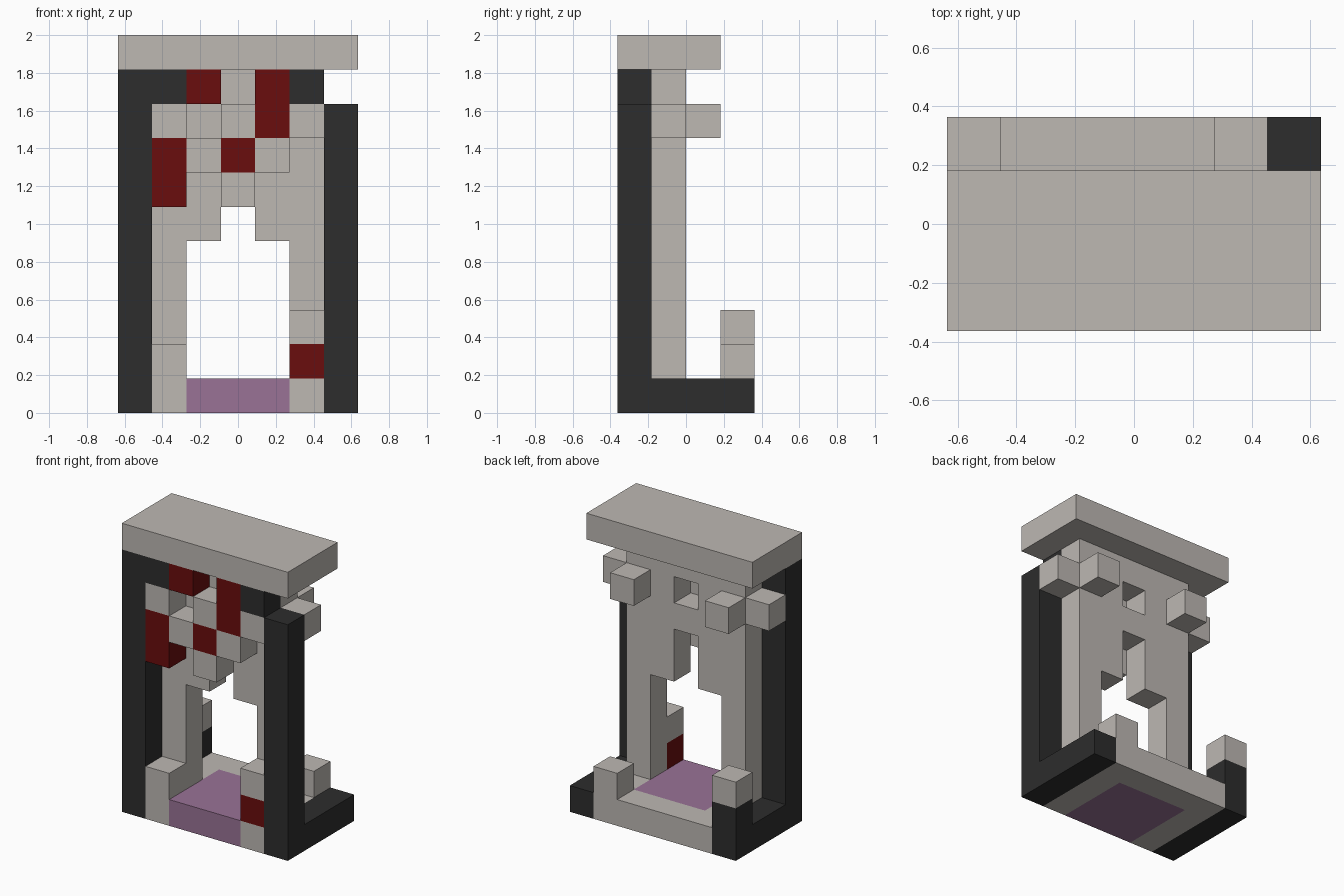
import bpy, bmesh, math
from mathutils import Vector

default = bpy.data.objects.get("Cube")
if default:
    bpy.data.objects.remove(default)

UNIT = 2 / 11                      # edge of one block
ORIGIN = Vector((-3.5, -2, 0))     # grid corner, in blocks


def material(name, rgb):
    m = bpy.data.materials.new(name)
    m.use_nodes = True
    m.diffuse_color = (*rgb, 1)
    bsdf = next(n for n in m.node_tree.nodes if n.type == "BSDF_PRINCIPLED")
    bsdf.inputs["Base Color"].default_value = (*rgb, 1)
    return m


STONE = material("pale_stone", (0.51, 0.48, 0.45))
DARK = material("charcoal", (0.026, 0.026, 0.026))
RED = material("deep_red", (0.144, 0.004, 0.004))
PURPLE = material("dusty_purple", (0.32, 0.17, 0.305))


def box(x, y, z, w=1, d=1, h=1):
    """Set of grid blocks filling a box."""
    return {(i, j, k) for i in range(x, x + w)
            for j in range(y, y + d) for k in range(z, z + h)}


parts = [
    # Base
    ("base_right_edge", DARK, box(0, 0, 0, 1, 4)),
    ("base_left_edge", DARK, box(6, 0, 0, 1, 4)),
    ("base_floor", STONE, box(1, 0, 0, 5, 4) - box(2, 0, 0, 3, 3)),
    ("floor_inlay", PURPLE, box(2, 0, 0, 3, 3)),
    # Front pillars and their top corners
    ("right_pillar", DARK, box(0, 0, 1, h=9) | box(1, 0, 9)),
    ("left_pillar", DARK, box(6, 0, 1, h=8)),
    ("left_top_corner", DARK, box(5, 0, 9)),
    # Wall with its arch and small window
    ("arch_wall", STONE, box(1, 1, 1, 5, 1, 9) - box(2, 1, 1, 3, 1, 4)
        - box(3, 1, 5, h=2) - box(3, 1, 8)),
    # Blocks on the front of the wall
    ("front_stones", STONE, box(1, 0, 8) | box(2, 0, 7) | box(3, 0, 8)
        | box(3, 0, 6) | box(4, 0, 7) | box(5, 0, 8)),
    ("front_red_blocks", RED, box(2, 0, 9) | box(4, 0, 8, h=2)
        | box(1, 0, 6, h=2) | box(3, 0, 7)),
    ("right_foot_stone", STONE, box(1, 0, 1)),
    ("left_foot_red_block", RED, box(5, 0, 1)),
    ("left_foot_cap", STONE, box(5, 0, 2)),
    # Brackets behind the wall
    ("right_brackets", STONE, box(0, 1, 8) | box(1, 2, 8)),
    ("left_brackets", STONE, box(6, 1, 8) | box(5, 2, 8)),
    # Rear posts
    ("rear_right_post", DARK, box(0, 3, 1)),
    ("rear_right_post_cap", STONE, box(0, 3, 2)),
    ("rear_left_post", STONE, box(5, 3, 1)),
    # Roof
    ("roof_slab", STONE, box(0, 0, 10, 7, 3)),
]
filled = set().union(*(cells for _, _, cells in parts))


def build(name, mat, cells):
    """Skin a set of blocks, leaving out faces hidden between blocks."""
    bm = bmesh.new()
    for cell in sorted(cells):
        centre = Vector(cell) + Vector((0.5, 0.5, 0.5))
        for axis in range(3):
            for sign in (-1, 1):
                n = Vector((0, 0, 0))
                n[axis] = sign
                if tuple(int(c + s) for c, s in zip(cell, n)) in filled:
                    continue
                u = Vector((0, 0, 0))
                u[(axis + 1) % 3] = 0.5
                v = n.cross(u)
                mid = centre + n / 2
                corners = (mid - u - v, mid + u - v, mid + u + v, mid - u + v)
                bm.faces.new([bm.verts.new((p + ORIGIN) * UNIT) for p in corners])
    bmesh.ops.remove_doubles(bm, verts=bm.verts, dist=0.001)
    bmesh.ops.dissolve_limit(bm, angle_limit=math.radians(1),
                             verts=bm.verts, edges=bm.edges)
    mesh = bpy.data.meshes.new(name)
    bm.to_mesh(mesh)
    bm.free()
    mesh.materials.append(mat)
    bpy.context.collection.objects.link(bpy.data.objects.new(name, mesh))


for part in parts:
    build(*part)
